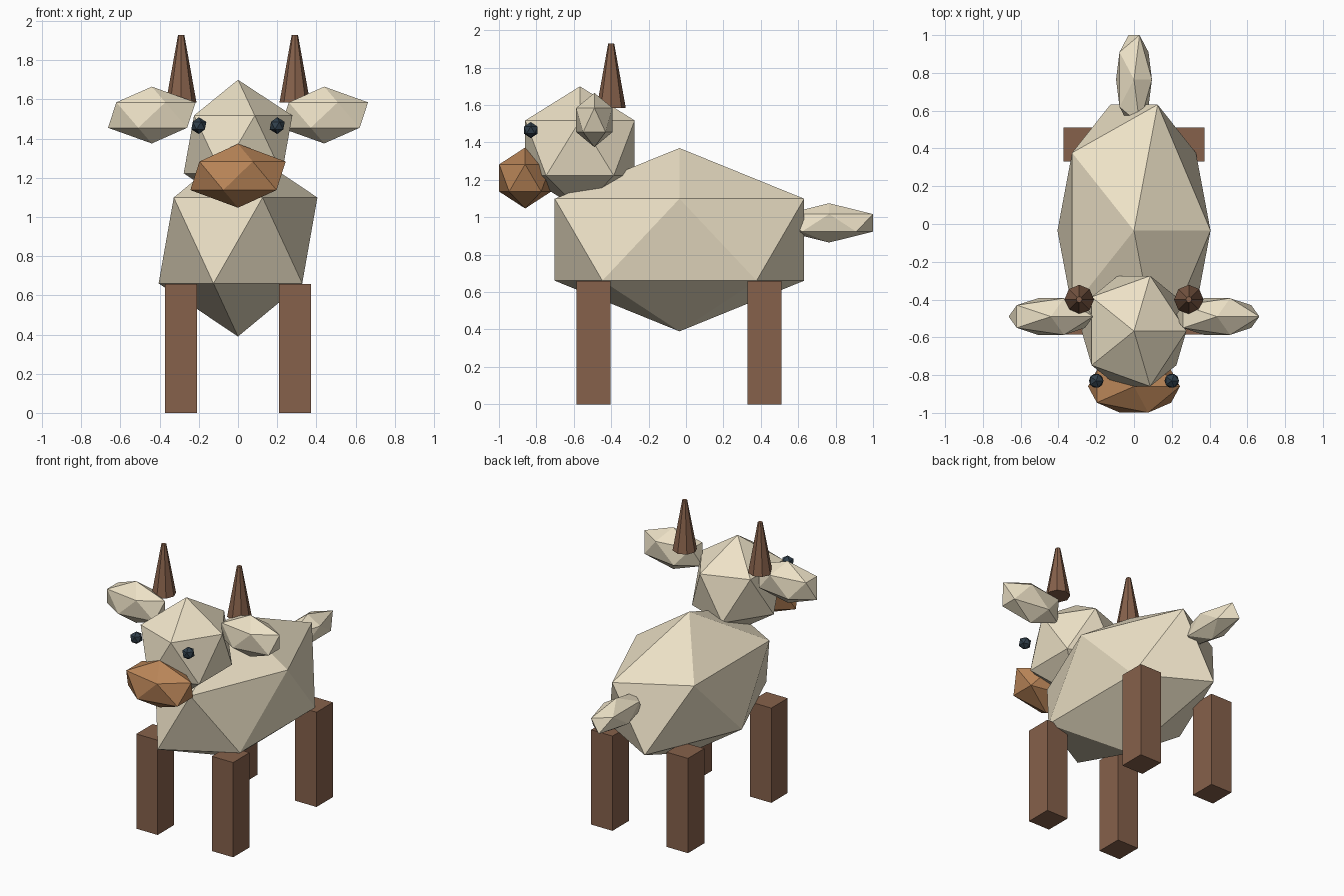
import bpy

if "Cube" in bpy.data.objects:
    bpy.data.objects.remove(bpy.data.objects["Cube"])


def material(name, rgb):
    m = bpy.data.materials.new(name)
    m.diffuse_color = (*rgb, 1)
    m.use_nodes = True
    m.node_tree.nodes["Principled BSDF"].inputs["Base Color"].default_value = m.diffuse_color
    return m


cream = material("cream", (0.85, 0.76, 0.57))
brown = material("brown", (0.24, 0.12, 0.07))
tan = material("tan", (0.50, 0.24, 0.10))
dark = material("dark", (0.03, 0.05, 0.07))


def finish(name, mat, scale=(1, 1, 1)):
    ob = bpy.context.object
    ob.name = name
    ob.scale = scale
    ob.data.materials.append(mat)
    return ob


def blob(name, loc, radii, mat):
    """Stretched 20-sided ball."""
    bpy.ops.mesh.primitive_ico_sphere_add(subdivisions=1, radius=1, location=loc)
    return finish(name, mat, radii)


# Body, head, muzzle and tail
blob("body", (0, -0.035, 0.88), (0.453, 0.784, 0.49), cream)
blob("head", (0, -0.567, 1.37), (0.31, 0.344, 0.33), cream)
blob("muzzle", (0, -0.86, 1.21), (0.272, 0.163, 0.163), tan)
blob("tail", (0, 0.765, 0.97), (0.106, 0.276, 0.105), cream)

for side, s in (("left", 1), ("right", -1)):
    # Ears and eyes
    blob(f"{side}_ear", (s * 0.44, -0.49, 1.52), (0.25, 0.114, 0.145), cream)
    blob(f"{side}_eye", (s * 0.20, -0.83, 1.466), (0.043, 0.043, 0.043), dark)

    # Horns
    bpy.ops.mesh.primitive_cone_add(vertices=8, radius1=0.078, radius2=0.016,
                                    depth=0.345, location=(s * 0.29, -0.40, 1.757))
    finish(f"{side}_horn", brown)

    # Legs
    for end, y in (("front", -0.495), ("back", 0.42)):
        bpy.ops.mesh.primitive_cube_add(size=1, location=(s * 0.29, y, 0.329))
        finish(f"{end}_{side}_leg", brown, (0.164, 0.18, 0.658))
